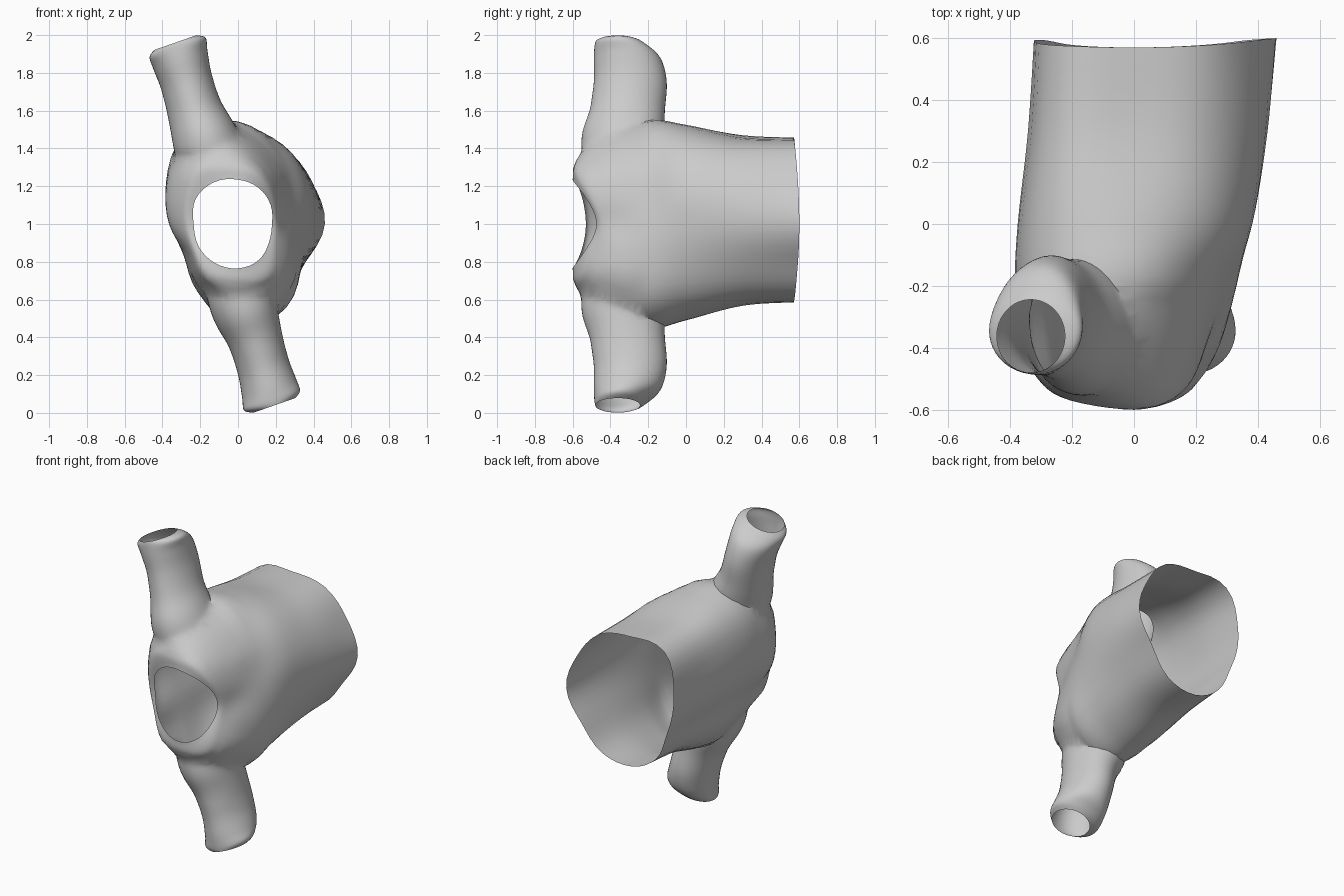
import bpy, bmesh
from math import sin, cos, pi, floor

if "Cube" in bpy.data.objects:
    bpy.data.objects.remove(bpy.data.objects["Cube"])

N = 48  # points per ring


def spline(p, t):
    """Catmull-Rom through four values."""
    a, b, c, d = p
    return 0.5 * (2*b + (c-a)*t + (2*a-5*b+4*c-d)*t*t + (3*b-a-3*c+d)*t**3)


def along(keys, steps):
    """Smoothly resample a list of equal-length tuples."""
    out, last = [], len(keys) - 1
    for i in range(last):
        ks = [keys[max(0, min(last, i + o))] for o in (-1, 0, 1, 2)]
        for s in range(steps):
            out.append(tuple(spline(v, s / steps) for v in zip(*ks)))
    return out + [tuple(keys[-1])]


def loft(name, rings):
    """Closed solid through rings of points, one big polygon at each end."""
    bm = bmesh.new()
    loops = [[bm.verts.new(p) for p in r] for r in rings]
    for a, b in zip(loops, loops[1:]):
        for i in range(N):
            j = (i + 1) % N
            bm.faces.new((a[i], a[j], b[j], b[i]))
    bm.faces.new(loops[0])
    bm.faces.new(loops[-1])
    bmesh.ops.recalc_face_normals(bm, faces=bm.faces)
    me = bpy.data.meshes.new(name)
    bm.to_mesh(me)
    bm.free()
    ob = bpy.data.objects.new(name, me)
    bpy.context.collection.objects.link(ob)
    return ob


# Main chamber: y at right side, top/bottom, left side; radii (x100) every 30 degrees
KEYS = [
    ((-.475, -.60, -.53), (18, 20, 22, 23.5, 25.5, 26, 23.5, 24, 24, 23.5, 22, 19)),
    ((-.45, -.58, -.51), (21, 23, 28, 35, 39, 33, 29, 28, 33, 36, 33, 24)),
    ((-.36, -.44, -.38), (25, 27, 34, 45, 50, 42, 36, 31, 38, 45, 44, 32)),
    ((-.20, -.20, -.20), (32, 33, 42, 54, 55, 44, 36, 33, 41, 55, 51, 38)),
    ((0, 0, 0), (38, 42, 48, 52, 54, 43, 35, 33, 42, 51, 48, 40)),
    ((.30, .30, .30), (43, 45, 47, 46, 50, 39, 33, 31, 38, 43, 44, 41)),
    ((.60, .57, .595), (46, 45, 47, 45, 48.5, 37, 31, 30, 36, 41, 43, 41)),
]


def chamber_ring(y, radii):
    pts = []
    for i in range(N):
        a = 2 * pi * i / N
        u = 12 * i / N
        k = floor(u)
        r = spline([radii[(k + o) % 12] for o in (-1, 0, 1, 2)], u - k) / 100
        c2 = cos(a) ** 2
        side = y[0] if cos(a) > 0 else y[2]
        pts.append((r * cos(a), side * c2 + y[1] * (1 - c2), 1 + r * sin(a)))
    return pts


rings = [chamber_ring(k[:3], k[3:]) for k in along([y + r for y, r in KEYS], 6)]
# temporary plug in front of the round hole, and a flat one behind the big mouth
front = [(x, -.8, z) for x, y, z in rings[0]]
back = [(x, .8, z) for x, y, z in rings[-1]]
chamber = loft("chamber_shell", [front] + rings + [back])

# Side tube: centre x, y, z, half width in x and y, slope of the ring
TUBE = [
    (-.14, -.35, 1.31, .14, .17, 0),
    (-.155, -.35, 1.38, .18, .205, .05),
    (-.183, -.335, 1.49, .17, .218, .2),
    (-.23, -.312, 1.60, .14, .20, .35),
    (-.272, -.295, 1.75, .132, .193, .35),
    (-.305, -.31, 1.87, .143, .178, .35),
    (-.32, -.345, 1.935, .148, .14, .35),
    (-.333, -.362, 1.96, .11, .118, .35),
]


def tube_ring(k, flip):
    x, y, z, rx, ry, slope = k
    pts = []
    for i in range(N):
        a = 2 * pi * i / N
        px, py = x + rx * cos(a), y + ry * sin(a)
        pz = z + slope * rx * cos(a)
        pts.append((-.14 - px, py, 2 - pz) if flip else (px, py, pz))
    return pts


# Upper tube and its half-turn copy below, fused into the chamber
bpy.context.view_layer.objects.active = chamber
for name, flip in (("upper_tube", False), ("lower_tube", True)):
    tube = loft(name, [tube_ring(k, flip) for k in along(TUBE, 5)])
    mod = chamber.modifiers.new("join_" + name, 'BOOLEAN')
    mod.operation, mod.solver, mod.object = 'UNION', 'EXACT', tube
    bpy.ops.object.modifier_apply(modifier=mod.name)
    bpy.data.objects.remove(tube)

# Open the four ends: remove the plugs and the big end polygons of the tubes
bm = bmesh.new()
bm.from_mesh(chamber.data)
ends = [v for v in bm.verts if abs(v.co.y) > .7]
bmesh.ops.delete(bm, geom=ends, context='VERTS')
tips = [f for f in bm.faces if len(f.verts) > 24 and abs(f.calc_center_median().z - 1) > .8]
bmesh.ops.delete(bm, geom=tips, context='FACES')

# Blend the joints between tubes and chamber at the front
blend = [v for v in bm.verts if not v.is_boundary and v.co.y < -.22
         and .3 < abs(v.co.z - 1) < .65]
for _ in range(8):
    bmesh.ops.smooth_vert(bm, verts=blend, factor=.5,
                          use_axis_x=True, use_axis_y=True, use_axis_z=True)
bm.to_mesh(chamber.data)
bm.free()

chamber.select_set(True)
bpy.ops.object.shade_smooth_by_angle(angle=0.8)
